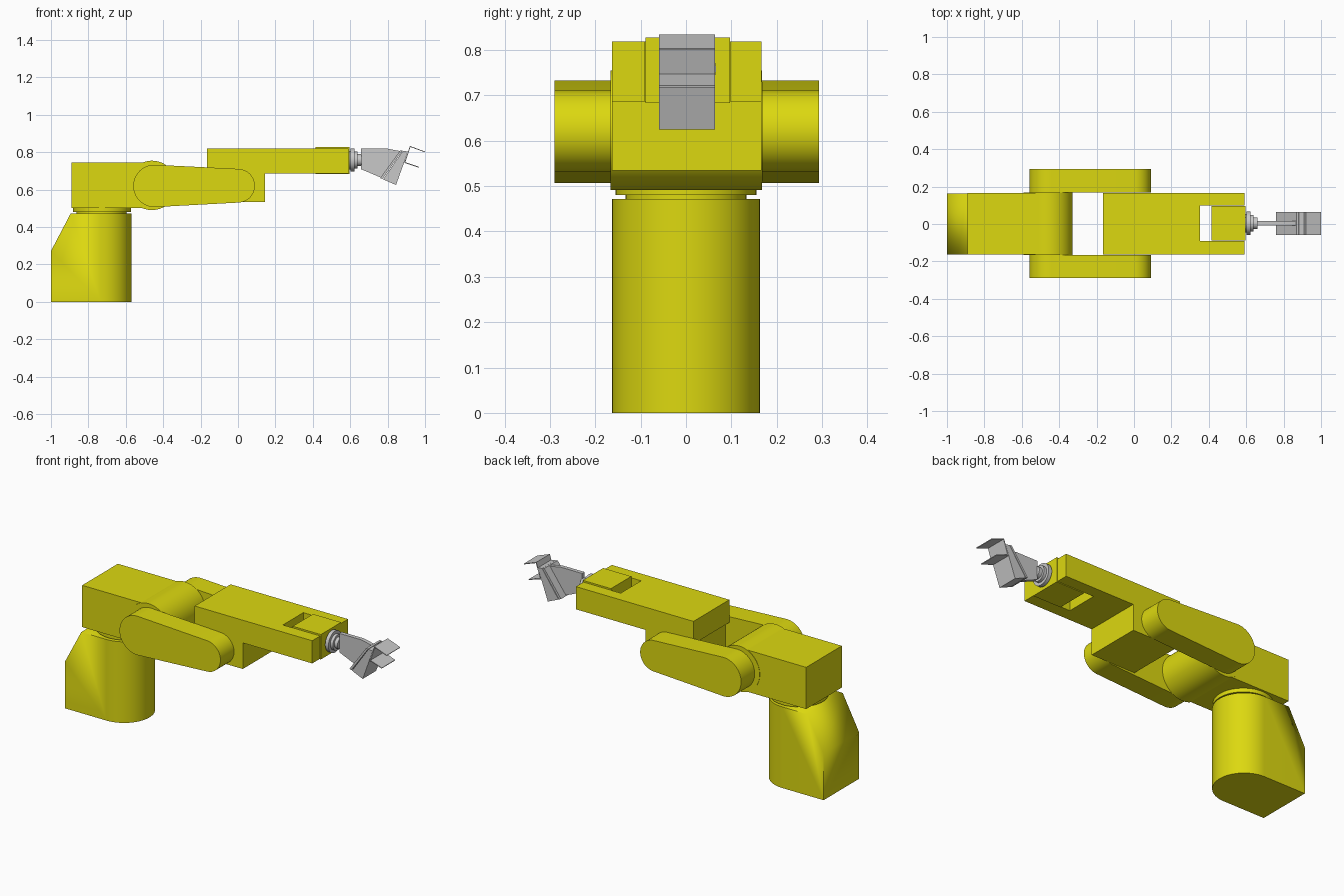
import bpy, bmesh, math
from mathutils import Matrix

if "Cube" in bpy.data.objects:
    bpy.data.objects.remove(bpy.data.objects["Cube"])


def material(name, rgb):
    m = bpy.data.materials.new(name)
    m.diffuse_color = (*rgb, 1)
    m.use_nodes = True
    m.node_tree.nodes["Principled BSDF"].inputs["Base Color"].default_value = m.diffuse_color
    return m


YELLOW = material("yellow paint", (0.72, 0.69, 0.005))
GREY = material("grey metal", (0.58, 0.58, 0.58))


def finish(name, bm, mat):
    bmesh.ops.recalc_face_normals(bm, faces=bm.faces)
    me = bpy.data.meshes.new(name)
    bm.to_mesh(me)
    bm.free()
    me.materials.append(mat)
    ob = bpy.data.objects.new(name, me)
    bpy.context.collection.objects.link(ob)
    bpy.context.view_layer.objects.active = ob
    ob.select_set(True)
    bpy.ops.object.shade_smooth_by_angle(angle=math.radians(30))
    ob.select_set(False)
    return ob


def prism(name, pts, lo, hi, mat, axis="y"):
    """Extrude an (x, z) profile along y, or an (x, y) profile along z."""
    bm = bmesh.new()
    place = (lambda p, h: (p[0], h, p[1])) if axis == "y" else (lambda p, h: (p[0], p[1], h))
    a = [bm.verts.new(place(p, lo)) for p in pts]
    b = [bm.verts.new(place(p, hi)) for p in pts]
    bm.faces.new(a)
    bm.faces.new(b[::-1])
    for i in range(len(pts)):
        j = (i + 1) % len(pts)
        bm.faces.new((a[i], a[j], b[j], b[i]))
    return finish(name, bm, mat)


def box(name, x, y, z, mat):
    return prism(name, [(x[0], z[0]), (x[1], z[0]), (x[1], z[1]), (x[0], z[1])], y[0], y[1], mat)


def cylinder(name, centre, r, depth, axis, mat):
    rot = {"x": Matrix.Rotation(math.pi / 2, 4, "Y"),
           "y": Matrix.Rotation(math.pi / 2, 4, "X"), "z": Matrix()}[axis]
    bm = bmesh.new()
    bmesh.ops.create_cone(bm, cap_ends=True, segments=64, radius1=r, radius2=r, depth=depth,
                          matrix=Matrix.Translation(centre) @ rot)
    return finish(name, bm, mat)


def arc(cx, cy, r, start, end, n=32):
    return [(cx + r * math.cos(math.radians(start + (end - start) * i / n)),
             cy + r * math.sin(math.radians(start + (end - start) * i / n))) for i in range(n + 1)]


# Pedestal: round front, flat back with the upper rear edge sliced off
base = prism("pedestal", arc(-0.733, 0, 0.163, -90, 90) + [(-1, 0.163), (-1, -0.163)],
             0, 0.472, YELLOW, "z")
bm = bmesh.new()
bm.from_mesh(base.data)
cut = bmesh.ops.bisect_plane(bm, geom=bm.verts[:] + bm.edges[:] + bm.faces[:],
                             plane_co=(-1, 0, 0.272), plane_no=(-0.2, 0, 0.105), clear_outer=True)
bmesh.ops.holes_fill(bm, edges=[e for e in cut["geom_cut"] if isinstance(e, bmesh.types.BMEdge)])
bmesh.ops.recalc_face_normals(bm, faces=bm.faces)
bm.to_mesh(base.data)
bm.free()

# Turntable
cylinder("turntable_neck", (-0.73, 0, 0.476), 0.133, 0.02, "z", YELLOW)
cylinder("turntable_ring", (-0.727, 0, 0.492), 0.155, 0.024, "z", YELLOW)

# Shoulder
box("shoulder_housing", (-0.89, -0.46), (-0.162, 0.166), (0.502, 0.745), YELLOW)
cylinder("shoulder_barrel", (-0.46, 0.001, 0.623), 0.132, 0.334, "y", YELLOW)

# Pair of tapered upper arm links
link = arc(-0.447, 0.62, 0.113, 87, 273) + arc(0, 0.621, 0.09, -87, 87)
for name, y0, y1 in (("left_arm_link", 0.168, 0.293), ("right_arm_link", -0.29, -0.165)):
    prism(name, link, y0, y1, YELLOW)

# Forearm with forked front end, and the elbow block below
fork = [(-0.165, -0.163), (0.592, -0.163), (0.592, -0.09), (0.352, -0.09),
        (0.352, 0.098), (0.592, 0.098), (0.592, 0.167), (-0.165, 0.167)]
prism("forearm", fork, 0.687, 0.819, YELLOW, "z")
box("elbow_block", (-0.14, 0.145), (-0.163, 0.167), (0.535, 0.69), YELLOW)
box("wrist_block", (0.415, 0.596), (-0.0895, 0.0975), (0.683, 0.828), YELLOW)

# Stepped wrist flange
for i, (x0, x1, r) in enumerate([(0.59, 0.602, 0.05), (0.602, 0.623, 0.062),
                                 (0.623, 0.64, 0.045), (0.64, 0.66, 0.032)]):
    cylinder(f"wrist_flange_{i + 1}", ((x0 + x1) / 2, 0.004, 0.758), r, x1 - x0, "x", GREY)

# Gripper bracket and wedge body
prism("gripper_bracket", [(0.657, 0.71), (0.765, 0.664), (0.868, 0.806), (0.795, 0.82), (0.657, 0.82)],
      -0.007, 0.016, GREY)
prism("gripper_plate", [(0.76, 0.662), (0.772, 0.657), (0.88, 0.809), (0.868, 0.811)],
      -0.06, 0.064, GREY)
prism("gripper_body", [(0.776, 0.655), (0.845, 0.625), (0.909, 0.804), (0.882, 0.808)],
      -0.06, 0.064, GREY)

# Thin open channel with two fingers
prism("gripper_fingers", [(0.889, 0.743), (0.967, 0.718), (0.968, 0.722), (0.895, 0.747),
                          (0.922, 0.828), (0.999, 0.800), (1.0, 0.804), (0.919, 0.834)],
      -0.06, 0.064, GREY)
